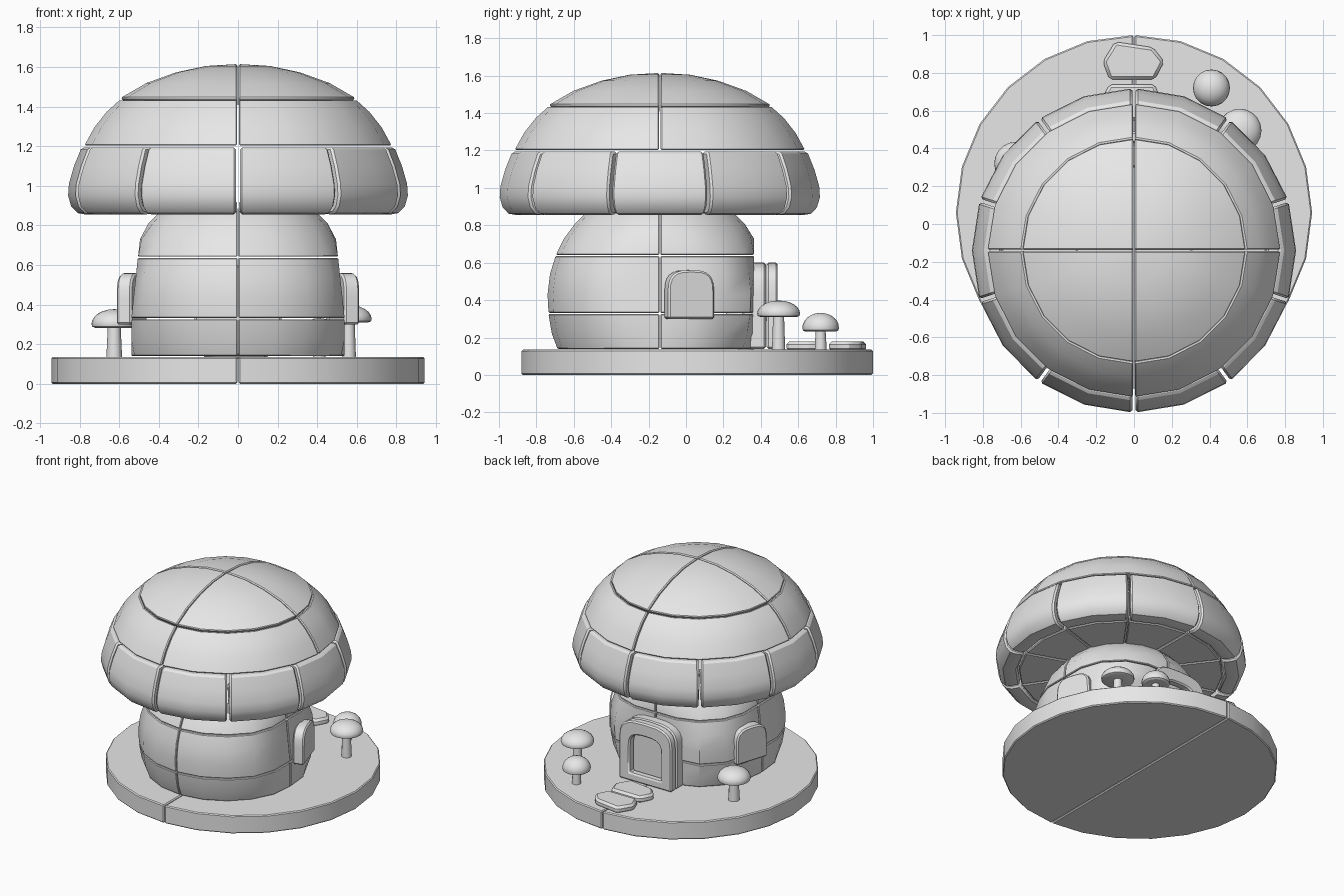
import bpy, bmesh
from math import sin, cos, radians, pi
from mathutils import Vector, Matrix

cube = bpy.data.objects.get("Cube")
if cube:
    bpy.data.objects.remove(cube)

GREY = (0.8, 0.8, 0.8, 1.0)
mat = bpy.data.materials.new("plain grey")
mat.use_nodes = True
mat.diffuse_color = GREY
mat.node_tree.nodes["Principled BSDF"].inputs["Base Color"].default_value = GREY

HOUSE = Vector((0, -0.14, 0))
parts = []


def finish(name, bm, bevel):
    """Clean, chamfer the hard edges and store the mesh as an object."""
    bmesh.ops.remove_doubles(bm, verts=bm.verts, dist=0.0005)
    bmesh.ops.recalc_face_normals(bm, faces=bm.faces)
    if bevel:
        hard = [e for e in bm.edges if len(e.link_faces) == 2
                and e.calc_face_angle(0) > radians(40)]
        bmesh.ops.bevel(bm, geom=hard, offset=bevel, segments=1,
                        affect='EDGES', clamp_overlap=True)
    mesh = bpy.data.meshes.new(name)
    bm.to_mesh(mesh)
    bm.free()
    mesh.materials.append(mat)
    obj = bpy.data.objects.new(name, mesh)
    bpy.context.collection.objects.link(obj)
    parts.append(obj)
    return obj


def sector(name, profile, start, steps, step, centre, gap=0.0, bevel=0.007, limit=None):
    """Sweep a closed (radius, z) profile through part of a turn."""
    full = steps * step == 360
    solid = min(r for r, z in profile) == 0
    half = radians(steps * step / 2)
    mid = radians(start) + half
    shift = Vector((cos(mid), sin(mid), 0)) * gap / sin(half) if solid and not full else Vector()
    bm = bmesh.new()
    columns = []
    for i in range(steps + 1):
        a = radians(start + i * step)
        side = 0 if solid or full else gap * ((i == 0) - (i == steps))
        column = []
        for r, z in profile:
            p = Vector((r * cos(a) - side * sin(a), r * sin(a) + side * cos(a), z))
            if limit:
                p = limit(p)
            column.append(bm.verts.new(p + shift + centre))
        columns.append(column)
    n = len(profile)
    for a, b in zip(columns, columns[1:]):
        for j in range(n):
            k = (j + 1) % n
            if profile[j][0] or profile[k][0]:
                bm.faces.new((a[j], a[k], b[k], b[j]))
    if not full:
        bm.faces.new(columns[0])
        bm.faces.new(columns[-1])
    return finish(name, bm, bevel)


def arch(width, low, high, shoulder):
    """Outline of a plate with a rounded top, as (x, z) points."""
    pts = [(-width / 2, low), (width / 2, low)]
    for i in range(13):
        t = pi * i / 12
        c, s = cos(t), max(sin(t), 0)
        x = abs(c) ** 0.65 * (1 if c > 0 else -1)
        pts.append((x * width / 2, high - shoulder + shoulder * s ** 0.65))
    return pts


def slab(name, outline, back, front, hole=None, bevel=0.01):
    """Plate in the x-z plane between two depths, with an optional opening."""
    bm = bmesh.new()
    loops = [[bm.verts.new((x, y, z)) for x, z in pts]
             for pts in (outline, hole) if pts for y in (back, front)]
    n = len(outline)

    def bridge(a, b):
        for i in range(n):
            j = (i + 1) % n
            bm.faces.new((a[i], a[j], b[j], b[i]))

    bridge(loops[0], loops[1])
    if hole:
        bridge(loops[2], loops[3])
        bridge(loops[0], loops[2])
        bridge(loops[1], loops[3])
    else:
        bm.faces.new(loops[0])
        bm.faces.new(loops[1])
    return finish(name, bm, bevel)


# Ground disc in two halves
disc = [(0, 0), (0.94, 0), (0.94, 0.135), (0, 0.135)]
for i in range(2):
    sector(f"ground_half_{i + 1}", disc, -90 + 180 * i, 12, 15, Vector((0, 0.06, 0)), 0.003)


# Trunk, flattened at the sides and behind the door
def flatten(p):
    wide = 0.535 - 0.11 * max(0, p.z - 0.34)
    return Vector((max(-wide, min(wide, p.x)), min(p.y, 0.5), p.z))


trunk_rows = {
    "trunk_foot": [(0.545, 0.14), (0.575, 0.22), (0.593, 0.326)],
    "trunk_wall": [(0.593, 0.332), (0.598, 0.43), (0.585, 0.54), (0.555, 0.636)],
    "trunk_neck": [(0.553, 0.642), (0.51, 0.73), (0.45, 0.81), (0.37, 0.89)],
}
for name, curve in trunk_rows.items():
    profile = [(0, curve[0][1])] + curve + [(0, curve[-1][1])]
    for i in range(4):
        sector(f"{name}_{i + 1}", profile, -90 + 90 * i, 5, 18, HOUSE, 0.003, 0.005, flatten)

# Cap: crown and shoulder in quarters, rim and underside in tenths
crown = [(0, 1.615), (0.16, 1.605), (0.31, 1.573), (0.46, 1.519), (0.59, 1.444),
         (0.55, 1.4), (0.3, 1.5), (0, 1.54)]
shoulder = [(0.595, 1.436), (0.665, 1.373), (0.727, 1.294), (0.777, 1.203),
            (0.7, 1.203), (0.64, 1.3), (0.55, 1.39)]
rim = [(0.79, 1.194), (0.828, 1.1), (0.854, 1.01), (0.858, 0.95), (0.842, 0.895),
       (0.81, 0.862), (0.77, 0.855), (0.71, 0.86), (0.7, 0.95), (0.7, 1.194)]
underside = [(0.7, 0.864), (0.7, 0.92), (0.3, 0.92), (0.3, 0.87)]
for i in range(4):
    sector(f"cap_crown_{i + 1}", crown, -90 + 90 * i, 5, 18, HOUSE, 0.003)
    sector(f"cap_shoulder_{i + 1}", shoulder, -90 + 90 * i, 5, 18, HOUSE, 0.004)
for i in range(10):
    sector(f"cap_rim_{i + 1}", rim, -90 + 36 * i, 2, 18, HOUSE, 0.009, 0.012)
    sector(f"cap_underside_{i + 1}", underside, -90 + 36 * i, 2, 18, HOUSE, 0.004)

# Door with a raised surround
slab("door_back", arch(0.44, 0.14, 0.6, 0.16), 0.3, 0.427)
slab("door_surround", arch(0.44, 0.14, 0.6, 0.16), 0.43, 0.49,
     arch(0.26, 0.2, 0.5, 0.1))

# Window plates on both sides
for name, side in (("left", 1), ("right", -1)):
    window = slab(f"window_{name}", arch(0.26, 0.3, 0.56, 0.13), -0.08, 0)
    window.data.transform(Matrix.Translation((side * 0.575, 0.03, 0))
                          @ Matrix.Rotation(radians(-72 * side), 4, 'Z'))


# Stepping stones
def stone(name, outline):
    bm = bmesh.new()
    low, high = [[bm.verts.new((x, y, z)) for x, y in outline] for z in (0.125, 0.18)]
    bm.faces.new(low)
    bm.faces.new(high)
    for i in range(len(low)):
        j = (i + 1) % len(low)
        bm.faces.new((low[i], low[j], high[j], high[i]))
    finish(name, bm, 0.016)


far_stone = [(-0.165, 0.86), (-0.1, 0.965), (0.1, 0.935), (0.16, 0.86),
             (0.11, 0.765), (-0.13, 0.765)]
stone("stepping_stone_far", far_stone)
stone("stepping_stone_near", [(-x - 0.02, 1.51 - y * 1.02 + 0.01) for x, y in far_stone])

# Small mushrooms: x, y, cap radius, cap base, cap height, stem radius
mushrooms = [(0.41, 0.72, 0.098, 0.232, 0.1, 0.032),
             (0.56, 0.495, 0.115, 0.31, 0.088, 0.036),
             (-0.625, 0.32, 0.115, 0.283, 0.094, 0.04)]
for i, (x, y, r, z, h, s) in enumerate(mushrooms):
    at = Vector((x, y, 0))
    dome = [(0, z + 0.004), (r * 0.85, z), (r * 0.97, z + h * 0.07), (r, z + h * 0.2)]
    dome += [(r * cos(t * pi / 12), z + h * (0.2 + 0.8 * sin(t * pi / 12))) for t in range(1, 6)]
    dome += [(0, z + h)]
    stem = [(0, 0.13), (s, 0.13), (s * 0.95, 0.17), (s * 0.8, z + 0.02), (0, z + 0.02)]
    sector(f"mushroom_cap_{i + 1}", dome, 0, 20, 18, at, bevel=0)
    sector(f"mushroom_stem_{i + 1}", stem, 0, 12, 30, at, bevel=0)

# Smooth shading with sharp edges kept
bpy.ops.object.select_all(action='DESELECT')
for obj in parts:
    obj.select_set(True)
bpy.context.view_layer.objects.active = parts[0]
bpy.ops.object.shade_smooth_by_angle(angle=radians(32))
